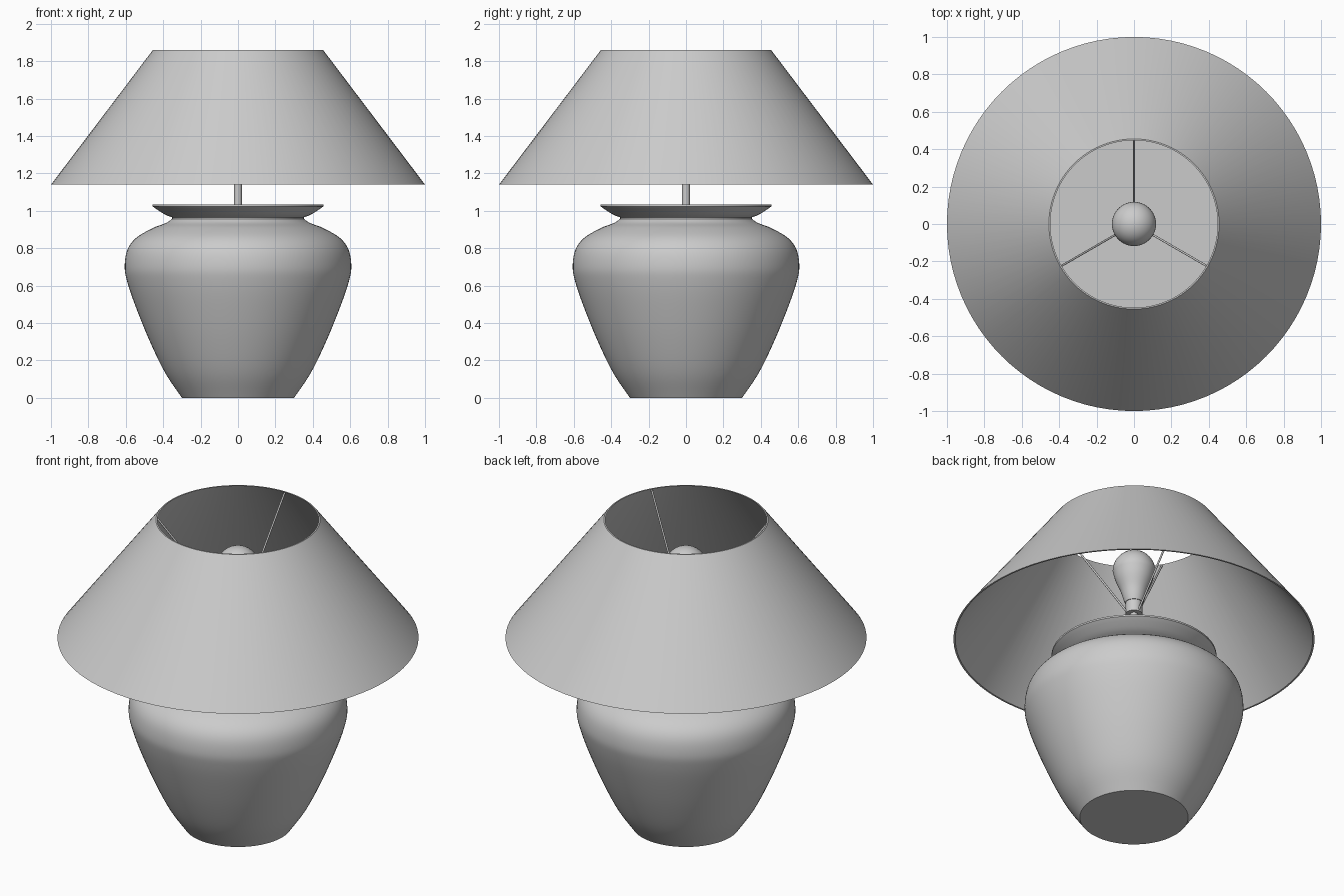
import bpy, bmesh, math
from mathutils import Vector

cube = bpy.data.objects.get("Cube")
if cube:
    bpy.data.objects.remove(cube, do_unlink=True)

SEGMENTS = 96

grey = bpy.data.materials.new("light_grey")
grey.use_nodes = True
colour = (0.6, 0.6, 0.6, 1)
grey.diffuse_color = colour
grey.node_tree.nodes["Principled BSDF"].inputs["Base Color"].default_value = colour


def smooth_profile(points, steps=5):
    """Pass a rounded curve through (radius, height) points."""
    pts = [Vector(p) for p in points]
    pts = [2 * pts[0] - pts[1]] + pts + [2 * pts[-1] - pts[-2]]
    curve = []
    for a, b, c, d in zip(pts, pts[1:], pts[2:], pts[3:]):
        for i in range(steps):
            t = i / steps
            curve.append(0.5 * (2 * b + (c - a) * t + (2 * a - 5 * b + 4 * c - d) * t * t
                                + (3 * b - a - 3 * c + d) * t ** 3))
    return [tuple(p) for p in curve] + [tuple(pts[-2])]


def lathe(name, profile, closed=False, segments=SEGMENTS):
    """Spin a profile about the vertical axis."""
    bm = bmesh.new()
    verts = [bm.verts.new((r, 0, z)) for r, z in profile]
    pairs = list(zip(verts, verts[1:]))
    if closed:
        pairs.append((verts[-1], verts[0]))
    edges = [bm.edges.new(p) for p in pairs]
    bmesh.ops.spin(bm, geom=verts + edges, axis=(0, 0, 1), cent=(0, 0, 0),
                   angle=math.tau, steps=segments, use_merge=True)
    bmesh.ops.remove_doubles(bm, verts=bm.verts, dist=1e-5)
    bmesh.ops.recalc_face_normals(bm, faces=bm.faces)
    mesh = bpy.data.meshes.new(name)
    bm.to_mesh(mesh)
    bm.free()
    obj = bpy.data.objects.new(name, mesh)
    bpy.context.collection.objects.link(obj)
    finish(obj)
    return obj


def finish(obj):
    obj.data.materials.append(grey)
    bpy.ops.object.select_all(action="DESELECT")
    obj.select_set(True)
    bpy.context.view_layer.objects.active = obj
    bpy.ops.object.shade_smooth_by_angle(angle=math.radians(35))


def rod(name, start, end, radius):
    start, end = Vector(start), Vector(end)
    axis = end - start
    bpy.ops.mesh.primitive_cylinder_add(vertices=12, radius=radius, depth=axis.length,
                                        location=(start + end) / 2)
    obj = bpy.context.object
    obj.name = name
    obj.rotation_euler = axis.to_track_quat("Z", "Y").to_euler()
    finish(obj)


# Rounded vase base with a flared, flat-topped lip
body = smooth_profile([(0.30, 0), (0.39, 0.135), (0.475, 0.31), (0.55, 0.495), (0.592, 0.62),
                       (0.606, 0.70), (0.592, 0.79), (0.545, 0.855), (0.455, 0.908),
                       (0.385, 0.935), (0.352, 0.957)])
lip = smooth_profile([(0.352, 0.965), (0.39, 0.98), (0.435, 1.008), (0.457, 1.024)], 3)
lathe("vase_base", [(0, 0)] + body + lip + [(0.457, 1.034), (0, 1.034)])

# Thin conical shade, open at both ends
lathe("lamp_shade", [(0.455, 1.86), (1.0, 1.14), (0.99, 1.14), (0.447, 1.86)], closed=True)

# Stem and bulb socket
lathe("stem", [(0, 1.03), (0.021, 1.03), (0.021, 1.31), (0, 1.31)], segments=32)
lathe("socket", [(0, 1.30), (0.046, 1.30), (0.046, 1.385), (0, 1.385)], segments=32)

# Pear-shaped bulb: a tapering neck into a round top
ball_z, ball_r = 1.575, 0.118
dome = [(ball_r * math.cos(a), ball_z + ball_r * math.sin(a))
        for a in (math.radians(d) for d in range(0, 90, 9))]
neck = smooth_profile([(0.05, 1.37), (0.06, 1.40), (0.075, 1.45), (0.102, 1.515),
                       (ball_r, ball_z)])[:-1]
lathe("bulb", [(0, 1.37)] + neck + dome + [(0, ball_z + ball_r)], segments=48)

# Three wires carrying the shade
for i, side in enumerate(("back", "left", "right")):
    angle = math.radians((90, -30, 210)[i])
    out = Vector((math.cos(angle), math.sin(angle), 0))
    rod("shade_wire_" + side, out * 0.04 + Vector((0, 0, 1.31)),
        out * 0.45 + Vector((0, 0, 1.853)), 0.0055)
